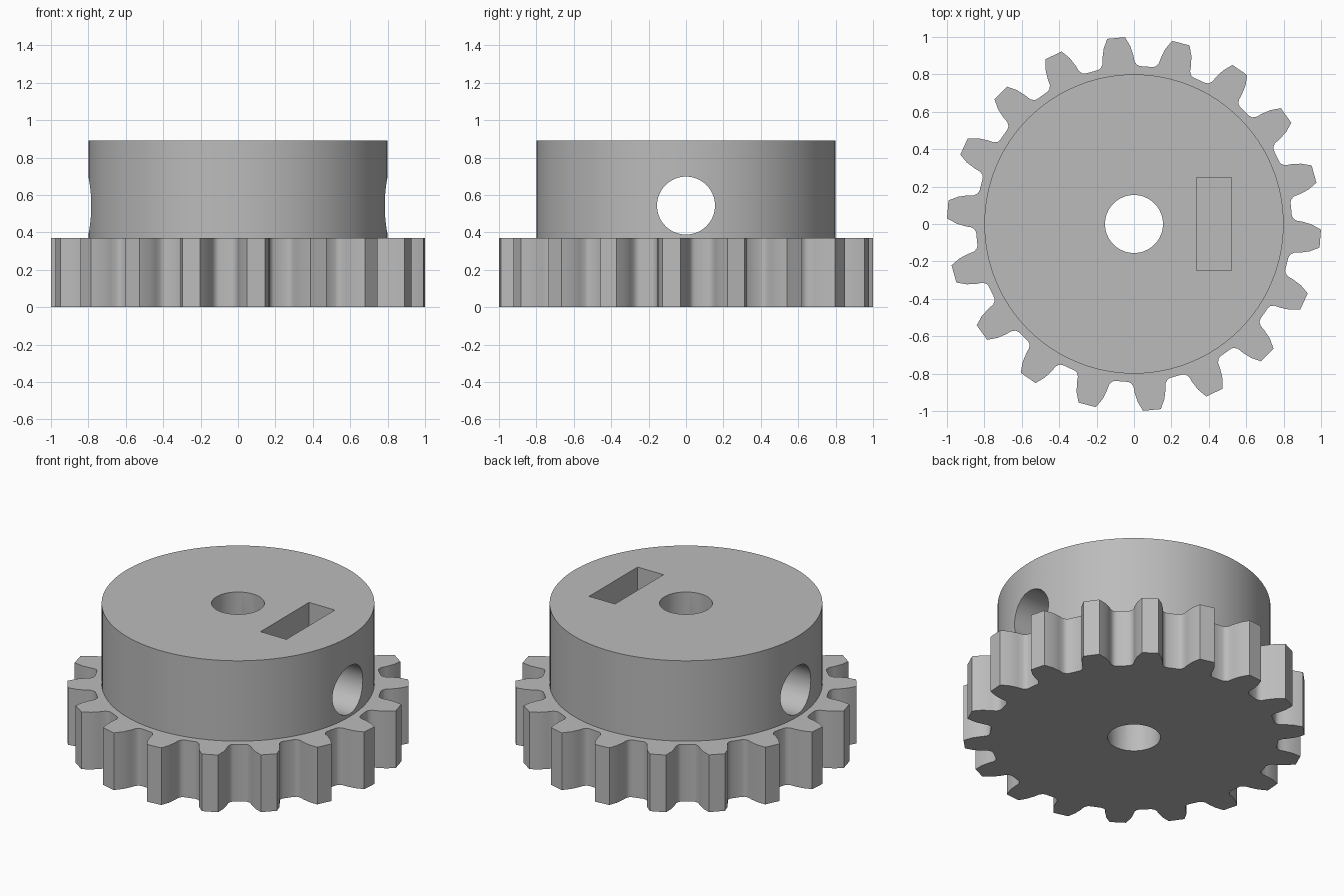
import bpy, bmesh
from math import radians, cos, sin, pi
from mathutils import Matrix, Vector

if "Cube" in bpy.data.objects:
    bpy.data.objects.remove(bpy.data.objects["Cube"])

TEETH = 18
FIRST_TOOTH = 15.5               # degrees
GEAR_TOP, HUB_TOP, HUB_R = 0.37, 0.89, 0.8
HOLE_R, SCREW_Z = 0.155, 0.543
# Half of one tooth: radius, angle from the tooth centre in degrees
FLANK = [(0.845, 7.6), (0.851, 6.6), (0.868, 5.7), (0.9, 5.3), (0.95, 4.35), (1.0, 2.75)]

grey = bpy.data.materials.new("plain grey")
grey.use_nodes = True
colour = (0.5, 0.5, 0.5, 1)
grey.diffuse_color = colour
grey.node_tree.nodes["Principled BSDF"].inputs["Base Color"].default_value = colour


def make_object(name, bm):
    bmesh.ops.recalc_face_normals(bm, faces=bm.faces)
    mesh = bpy.data.meshes.new(name)
    bm.to_mesh(mesh)
    bm.free()
    mesh.materials.append(grey)
    obj = bpy.data.objects.new(name, mesh)
    bpy.context.collection.objects.link(obj)
    return obj


def cylinder(name, radius, depth, centre, turn=Matrix(), sides=64):
    bm = bmesh.new()
    bmesh.ops.create_cone(bm, cap_ends=True, segments=sides, radius1=radius,
                          radius2=radius, depth=depth,
                          matrix=Matrix.Translation(centre) @ turn)
    return make_object(name, bm)


def box(name, low, high):
    low, high = Vector(low), Vector(high)
    bm = bmesh.new()
    bmesh.ops.create_cube(bm, size=1, matrix=Matrix.Translation((low + high) / 2)
                          @ Matrix.Diagonal((*(high - low), 1)))
    return make_object(name, bm)


def combine(target, other, operation):
    mod = target.modifiers.new(other.name, "BOOLEAN")
    mod.operation, mod.object, mod.solver = operation, other, "EXACT"
    bpy.context.view_layer.objects.active = target
    bpy.ops.object.modifier_apply(modifier=mod.name)
    bpy.data.objects.remove(other)


# Toothed wheel: one mirrored flank repeated round the rim, then extruded
bm = bmesh.new()
outline = []
for i in range(TEETH):
    centre = FIRST_TOOTH + i * 360 / TEETH
    half = [(r, centre - a) for r, a in FLANK]
    half += [(r, centre + a) for r, a in reversed(FLANK)]
    for r, a in half:
        outline.append(bm.verts.new((r * cos(radians(a)), r * sin(radians(a)), 0)))
base = bm.faces.new(outline)
side = bmesh.ops.extrude_face_region(bm, geom=[base])["geom"]
bmesh.ops.translate(bm, vec=(0, 0, GEAR_TOP),
                    verts=[v for v in side if isinstance(v, bmesh.types.BMVert)])
gear = make_object("gear_with_hub", bm)

# Raised hub
hub_low = 0.1
combine(gear, cylinder("hub", HUB_R, HUB_TOP - hub_low,
                       (0, 0, (HUB_TOP + hub_low) / 2), sides=128), "UNION")

# Shaft bore, sideways screw hole and nut slot
combine(gear, cylinder("shaft_bore", HOLE_R, 3, (0, 0, 0.5)), "DIFFERENCE")
combine(gear, cylinder("screw_hole", HOLE_R, 3, (0, 0, SCREW_Z),
                       Matrix.Rotation(pi / 2, 4, "Y")), "DIFFERENCE")
combine(gear, box("nut_slot", (0.335, -0.248, 0.3), (0.52, 0.248, 1.1)), "DIFFERENCE")

# Smooth round walls, sharp edges kept
bpy.ops.object.select_all(action="DESELECT")
gear.select_set(True)
bpy.context.view_layer.objects.active = gear
bpy.ops.object.shade_smooth_by_angle(angle=radians(30))
